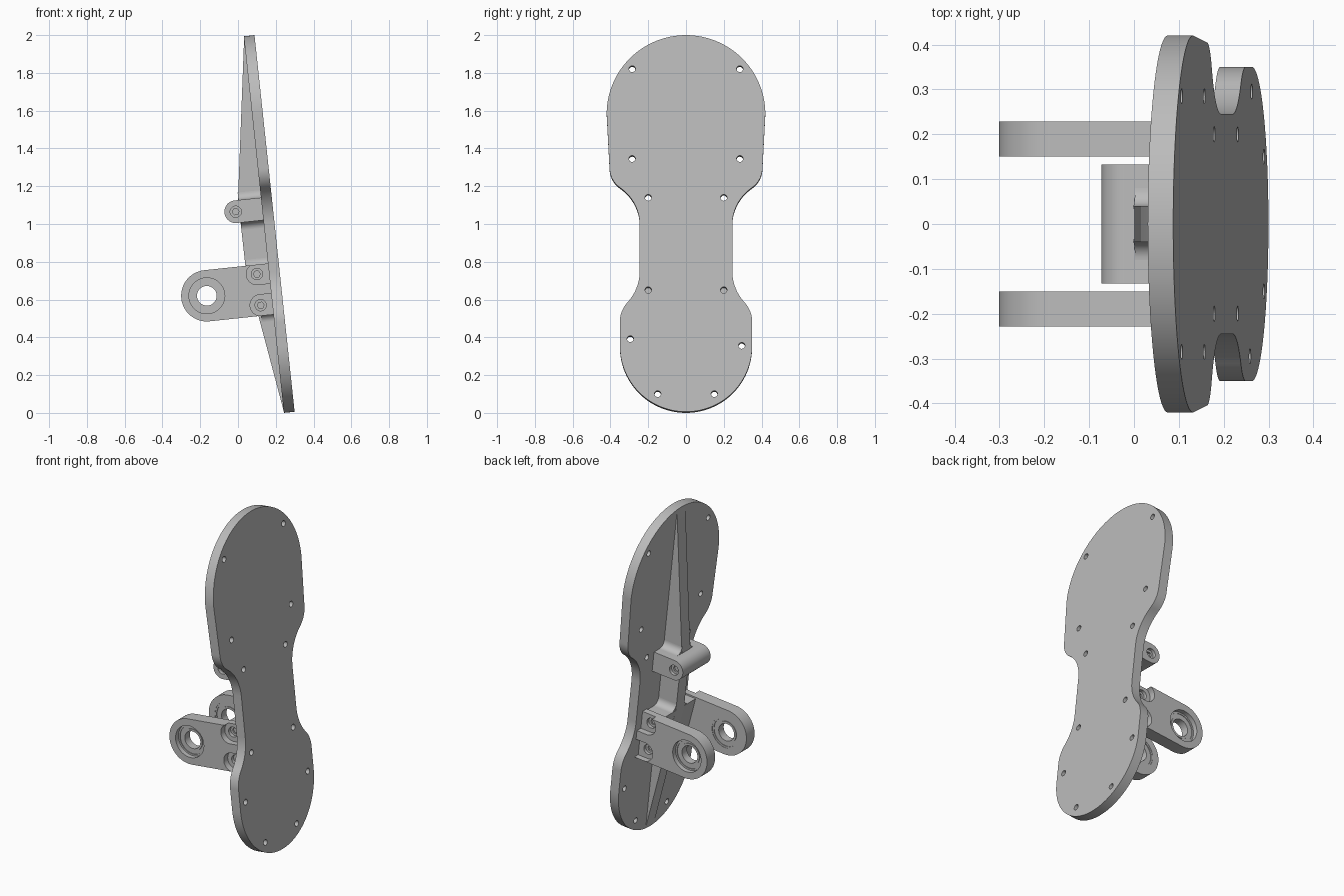
import bpy, bmesh, math
from mathutils import Matrix

if "Cube" in bpy.data.objects:
    bpy.data.objects.remove(bpy.data.objects["Cube"])

gray = bpy.data.materials.new("plain gray")
gray.use_nodes = True
gray.diffuse_color = (0.5, 0.5, 0.5, 1)
gray.node_tree.nodes["Principled BSDF"].inputs["Base Color"].default_value = (0.5, 0.5, 0.5, 1)

# Leaning frame: local x is out of the plate, local z runs up along it
LEAN = math.radians(6.08)
BASE_X = 0.243
C, S = math.cos(LEAN), math.sin(LEAN)
FRAME = Matrix.Translation((BASE_X, 0, 0)) @ Matrix.Rotation(-LEAN, 4, 'Y')


def local(x, z):
    return ((x - BASE_X) * C + z * S, z * C - (x - BASE_X) * S)


def arc(c, r, a0, a1, n=14):
    steps = [math.radians(a0 + (a1 - a0) * i / n) for i in range(n + 1)]
    return [(c[0] + r * math.cos(a), c[1] + r * math.sin(a)) for a in steps]


def circle(c, r, n=40):
    return arc(c, r, 0, 360, n)[:-1]


def arm(c, r, end):
    """Rounded arm outline running from centre c to the plate."""
    return arc(c, r, 90, 270, 28) + [(end, c[1] - r), (end, c[1] + r)]


def prism(name, profiles, lo, hi, axis='y'):
    bm = bmesh.new()
    for pts in profiles:
        rows = []
        for d in (lo, hi):
            rows.append([bm.verts.new((p, d, q) if axis == 'y' else (d, p, q)) for p, q in pts])
        a, b = rows
        bm.faces.new(a)
        bm.faces.new(b[::-1])
        for i in range(len(pts)):
            j = (i + 1) % len(pts)
            bm.faces.new((a[j], a[i], b[i], b[j]))
    bmesh.ops.recalc_face_normals(bm, faces=bm.faces)
    mesh = bpy.data.meshes.new(name)
    bm.to_mesh(mesh)
    bm.free()
    ob = bpy.data.objects.new(name, mesh)
    bpy.context.collection.objects.link(ob)
    ob.matrix_world = FRAME
    mesh.materials.append(gray)
    return ob


def select(ob):
    bpy.ops.object.select_all(action='DESELECT')
    ob.select_set(True)
    bpy.context.view_layer.objects.active = ob


def cut(ob, profiles, lo, hi, axis='y'):
    cutter = prism("cutter", profiles, lo, hi, axis)
    cutter.hide_render = True
    mod = ob.modifiers.new("cut", 'BOOLEAN')
    mod.operation, mod.solver, mod.object = 'DIFFERENCE', 'EXACT', cutter
    select(ob)
    bpy.ops.object.modifier_apply(modifier=mod.name)
    bpy.data.objects.remove(cutter)


def screw_hole(ob, centers, face, side):
    """Round recess with a hexagonal socket at its bottom."""
    cut(ob, [circle(c, 0.03, 24) for c in centers], face - side * 0.02, face + side * 0.05)
    cut(ob, [circle(c, 0.018, 6) for c in centers], face - side * 0.032, face)


parts = []

# Sole-shaped plate
half = arc((0, 0.35), 0.35, -90, 0, 28)
half += arc((0.2, 0.48), 0.15, 0, 42.5)
half += arc((0.495, 0.75), 0.25, 222.5, 180)
half += arc((0.485, 0.995), 0.24, 180, 124.5)
half += arc((0.275, 1.3), 0.13, -55.5, 0)
half += arc((0, 1.585), 0.42, 0, 90, 32)
outline = half + [(-y, s) for y, s in half[-2:0:-1]]
plate = prism("plate", [outline], 0, 0.057, 'x')
spots = [(y * k, s) for k in (-1, 1) for y, s in
         ((0.285, 1.825), (0.285, 1.347), (0.2, 1.14), (0.2, 0.648), (0.15, 0.095))]
spots += [(-0.295, 0.388), (0.295, 0.352)]
cut(plate, [circle(p, 0.017, 20) for p in spots], -0.05, 0.1, 'x')
parts.append(plate)

# Central stiffening rib
rib = [(0.01, 0.01), (0, 0.01), local(0.04, 0.77), local(0, 1.13), (0, 1.99), (0.01, 1.99)]
parts.append(prism("rib", [rib], -0.04, 0.04))

# Hinge barrel
hinge_c = local(-0.012, 1.065)
hinge = prism("hinge_barrel", [arm(hinge_c, 0.06, 0.01)], -0.133, 0.133)
for side in (-1, 1):
    screw_hole(hinge, [hinge_c], side * 0.133, side)
parts.append(hinge)

# Cross block joining the brackets
block = [(0.01, 0.53), (-0.08, 0.53), (-0.12, 0.787), (0.01, 0.787)]
parts.append(prism("cross_block", [block], -0.16, 0.16))

# Fillets where the rib meets the hinge and the block
R = 0.04
for name, s, up, front in (("hinge_top_fillet", 1.146, 1, -0.12), ("hinge_low_fillet", 1.026, -1, -0.12),
                           ("block_top_fillet", 0.787, 1, -0.118), ("block_low_fillet", 0.53, -1, -0.065)):
    shapes = []
    for side in (-1, 1):
        curve = [(0.04 + R + y, R + z) for y, z in arc((0, 0), R, 180, 270, 10)]
        pts = [(0.035, R)] + curve + [(0.04 + R, -0.005), (0.035, -0.005)]
        shapes.append([(side * y, s + up * z) for y, z in pts])
    parts.append(prism(name, shapes, front, 0.01, 'x'))

# Side brackets with bearings
eye = local(-0.165, 0.62)
screws = [local(0.1, 0.735), local(0.12, 0.57)]
for side, tag in ((1, "back"), (-1, "front")):
    bracket = prism(tag + "_bracket", [arm(eye, 0.136, 0.01)], side * 0.15, side * 0.228)
    cut(bracket, [circle(eye, 0.095, 48)], side * 0.1, side * 0.3)
    for c in screws:
        cut(bracket, [arm(c, 0.056, 0.03)], side * 0.19, side * 0.3)
    screw_hole(bracket, screws, side * 0.19, side)
    parts.append(bracket)
    for name, outer, inner, lo, hi in (("outer_race", 0.096, 0.085, 0.152, 0.2),
                                       ("shield", 0.086, 0.064, 0.156, 0.196),
                                       ("inner_race", 0.065, 0.052, 0.152, 0.2)):
        ring = prism(tag + "_bearing_" + name, [circle(eye, outer, 48)], side * lo, side * hi)
        cut(ring, [circle(eye, inner, 48)], side * 0.1, side * 0.3)
        parts.append(ring)

for ob in parts:
    select(ob)
    bpy.ops.object.shade_smooth_by_angle(angle=math.radians(30))
